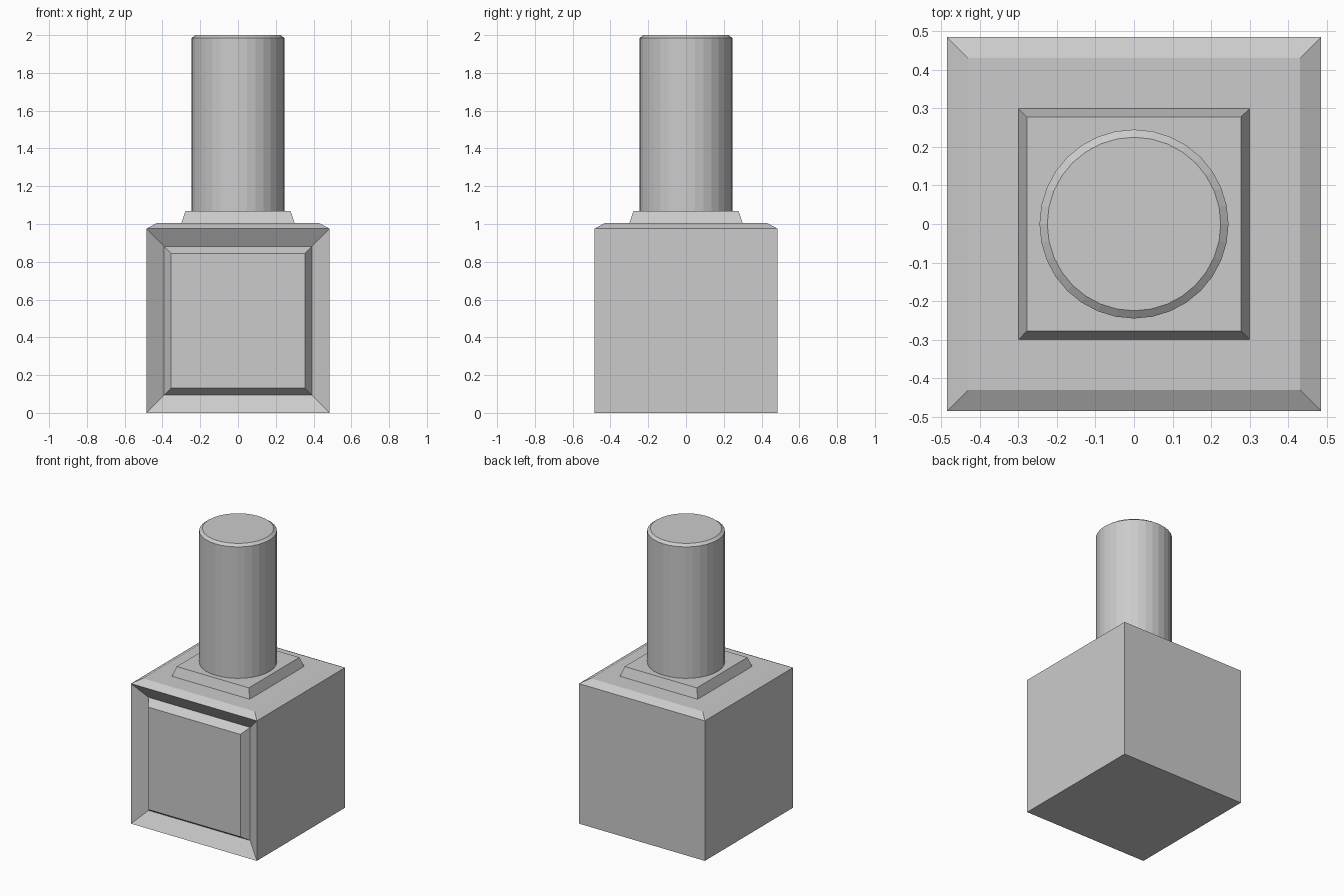
import bpy, bmesh
from mathutils import Matrix, Vector

cube = bpy.data.objects.get("Cube")
if cube:
    bpy.data.objects.remove(cube, do_unlink=True)

# Single plain material
gray = bpy.data.materials.new("light_gray")
gray.use_nodes = True
color = (0.6, 0.6, 0.6, 1.0)
gray.diffuse_color = color
gray.node_tree.nodes["Principled BSDF"].inputs["Base Color"].default_value = color


def facing(bm, direction):
    """Largest face pointing along a direction."""
    bm.normal_update()
    faces = [f for f in bm.faces if f.normal.dot(Vector(direction)) > 0.99]
    return max(faces, key=lambda f: f.calc_area())


def step(bm, face, inset, depth):
    """Inset a face and push it in or out, leaving a sloped border."""
    bm.normal_update()
    bmesh.ops.inset_individual(bm, faces=[face], thickness=inset,
                               depth=depth, use_even_offset=True)


def box(width, bottom, top):
    bm = bmesh.new()
    place = (Matrix.Translation((0, 0, (bottom + top) / 2))
             @ Matrix.Diagonal((width, width, top - bottom, 1)))
    bmesh.ops.create_cube(bm, size=1, matrix=place)
    return bm


def finish(bm, name):
    mesh = bpy.data.meshes.new(name)
    bm.to_mesh(mesh)
    bm.free()
    mesh.materials.append(gray)
    obj = bpy.data.objects.new(name, mesh)
    bpy.context.collection.objects.link(obj)


UP, FRONT = (0, 0, 1), (0, -1, 0)

# Cube body: sloped rim on top, recessed frame and raised panel in front
body = box(0.97, 0, 0.975)
front, top = facing(body, FRONT), facing(body, UP)
step(body, top, 0.055, 0.03)
step(body, front, 0.094, -0.06)
step(body, front, 0.037, 0.055)
finish(body, "body")

# Square collar with sloped sides
collar = box(0.6, 0.985, 1.005)
step(collar, facing(collar, UP), 0.022, 0.065)
finish(collar, "collar")

# Round post with a chamfered top
post = bmesh.new()
bmesh.ops.create_cone(post, cap_ends=True, segments=32, radius1=0.245,
                      radius2=0.245, depth=0.935,
                      matrix=Matrix.Translation((0, 0, 1.5175)))
step(post, facing(post, UP), 0.02, 0.015)
finish(post, "post")
